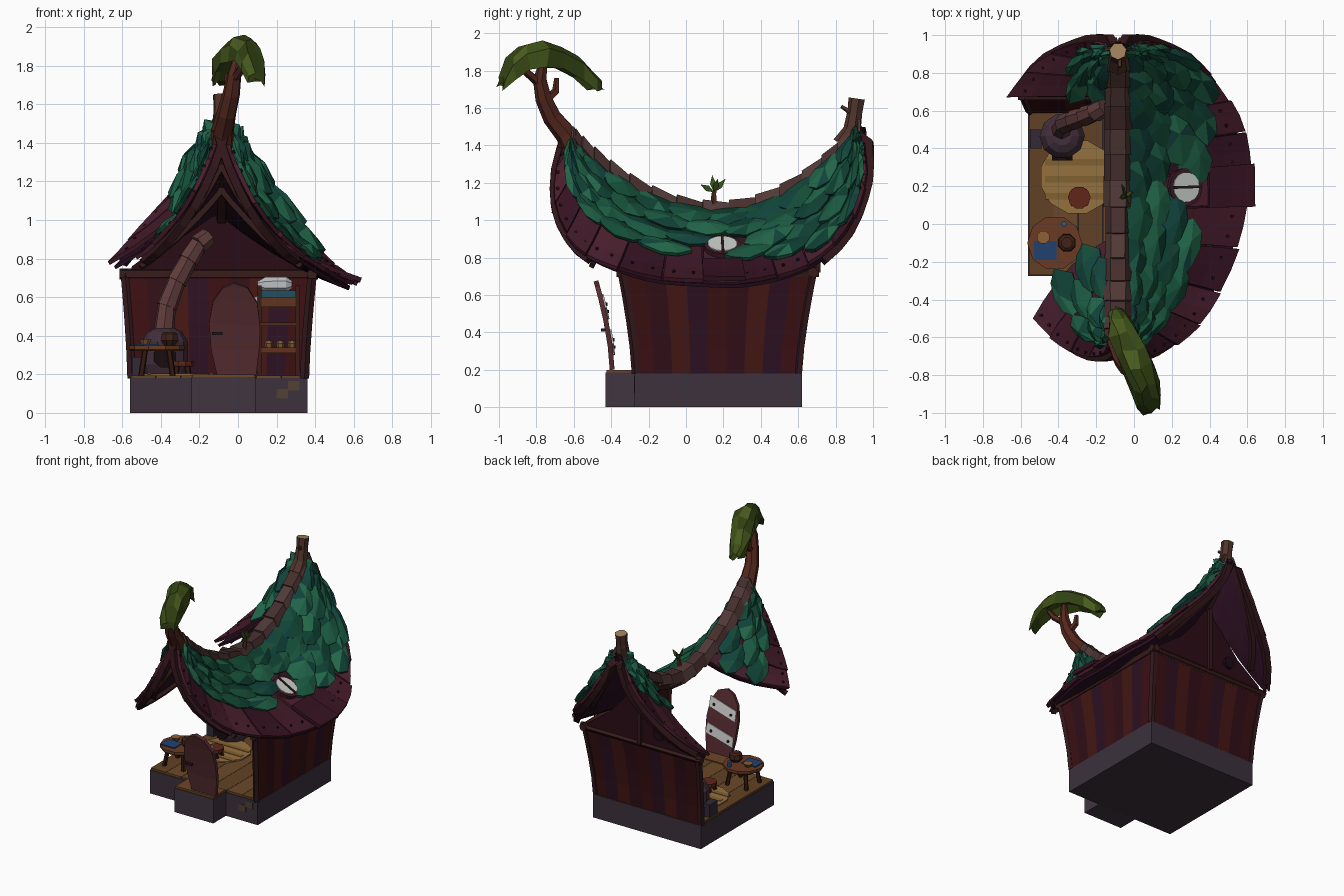
import bpy, math, random
from mathutils import Vector as V

if "Cube" in bpy.data.objects:
    bpy.data.objects.remove(bpy.data.objects["Cube"])
random.seed(4)
CX = -0.085
MATS = {}

def mat(h):
    if h not in MATS:
        m = bpy.data.materials.new("col_" + h)
        c = [.8 * (int(h[i:i + 2], 16) / 255) ** 2.2 for i in (0, 2, 4)]
        m.diffuse_color = (*c, 1)
        m.use_nodes = True
        m.node_tree.nodes["Principled BSDF"].inputs["Base Color"].default_value = m.diffuse_color
        MATS[h] = m
    return MATS[h]

def mesh(name, verts, faces, cols, idx=None, thick=0):
    me = bpy.data.meshes.new(name)
    me.from_pydata([tuple(v) for v in verts], [], faces)
    cols = [cols] if isinstance(cols, str) else cols
    for c in cols:
        me.materials.append(mat(c))
    if idx:
        me.polygons.foreach_set("material_index", idx)
    o = bpy.data.objects.new(name, me)
    bpy.context.collection.objects.link(o)
    if thick:
        s = o.modifiers.new("thickness", "SOLIDIFY")
        s.thickness, s.offset = thick, 0
    return o

def box(name, x0, x1, y0, y1, z0, z1, col):
    v = [(x, y, z) for x in (x0, x1) for y in (y0, y1) for z in (z0, z1)]
    return mesh(name, v, [(0, 1, 3, 2), (4, 6, 7, 5), (0, 4, 5, 1), (2, 3, 7, 6), (0, 2, 6, 4), (1, 5, 7, 3)], col)

def tube(name, pts, rad, col, n=6, cap=None):
    pts = [V(p) for p in pts]
    rad = rad if isinstance(rad, (list, tuple)) else [rad] * len(pts)
    vs, fs = [], []
    for i, p in enumerate(pts):
        d = (pts[min(i + 1, len(pts) - 1)] - pts[max(i - 1, 0)]).normalized()
        a = d.cross(V((1, 0, 0)) if abs(d.x) < .8 else V((0, 0, 1))).normalized()
        b = d.cross(a)
        for k in range(n):
            t = 2 * math.pi * (k + .5) / n
            vs.append(p + (a * math.cos(t) + b * math.sin(t)) * rad[i])
        if i:
            fs += [((i - 1) * n + k, (i - 1) * n + (k + 1) % n, i * n + (k + 1) % n, i * n + k) for k in range(n)]
    L = (len(pts) - 1) * n
    fs += [tuple(range(n))[::-1], tuple(range(L, L + n))]
    return mesh(name, vs, fs, [col, cap or col], [0] * (len(fs) - 1) + [1])

def lathe(name, x, y, prof, col, n=10):
    return tube(name, [(x, y, z) for r, z in prof], [r for r, z in prof], col, n)

# --- roof surface: ribs between the sagging ridge and the crescent eave
EAVE = [V(p) for p in [(-.08, -.63, 1.47), (0, -.70, 1.25), (.12, -.69, 1.03), (.27, -.59, .86), (.40, -.44, .77),
        (.53, -.18, .69), (.60, .08, .67), (.60, .3, .665), (.56, .53, .71), (.46, .71, .79),
        (.33, .86, .94), (.16, .945, 1.13), (.04, .97, 1.30), (-.08, .925, 1.49)]]

def eave(u):
    t = max(0, min(1, u)) * 13
    i = min(int(t), 12)
    t -= i
    a, b, c, d = (EAVE[max(0, min(13, i + k))] for k in (-1, 0, 1, 2))
    return .5 * (2 * b + (c - a) * t + (2 * a - 5 * b + 4 * c - d) * t * t + (3 * b - a - 3 * c + d) * t ** 3)

def ridge(u):
    y = .16 - .77 * math.cos(math.pi * u)
    return V((CX, y, 1.06 + (.66 if y < .17 else .78) * (y - .17) ** 2))

def surf(s, u, v, off=0):
    def f(u, v):
        p = ridge(u).lerp(eave(u), v)
        p.z -= .17 * v * (1 - v) * math.sin(math.pi * max(0, min(1, u)))
        p.x = CX + s * (p.x - CX) * (1.02 if s < 0 else 1)
        return p
    p = f(u, v)
    if not off:
        return p
    uu, vv = max(.03, min(.97, u)), max(.05, v)
    n = (f(uu + .01, vv) - f(uu - .01, vv)).cross(f(uu, vv + .02) - f(uu, vv - .02)).normalized()
    return p + n * off * (1 if n.dot(V((s, 0, 1))) > 0 else -1)

def green_limit(s, u):
    "How far down the rib the leaf shingles reach"
    if s < 0:
        return .62 if u < .5 else .45 + 2.2 * max(0, u - .74)
    pts = [(0, .6), (.2, .62), (.55, .66), (.65, .8), (.76, 1.02), (1, 1.04)]
    for (a, p), (b, q) in zip(pts, pts[1:]):
        if u <= b:
            return p + (q - p) * (u - a) / (b - a)
    return 1.04

# side, first u, last u, slants of the two cut edges towards the ridge
RANGES = [(1, 0, 1, 0, 0), (-1, 0, .28, 0, .13), (-1, .675, 1, .06, 0)]
BOARD = ["4a2230", "552838", "3f1c2a"]
GREEN = ["1d5540", "236249", "18473a", "2a7052", "1b4c45"]
win = surf(1, .507, .5)
for r, (s, u0, u1, s0, s1) in enumerate(RANGES):
    def U(a, v):
        k = 1 - min(1, v)
        return (u0 + s0 * k) * (1 - a) + (u1 + s1 * k) * a
    # dark lining, then fanned boards
    n = max(6, int((u1 - u0) * 40))
    vs = [surf(s, U(i / n, j / 5), j / 5 * .97, -.025) for i in range(n + 1) for j in range(6)]
    fs = [(i * 6 + j, i * 6 + j + 1, i * 6 + j + 7, i * 6 + j + 6) for i in range(n) for j in range(5)]
    mesh(f"roof_lining_{r}", vs, fs, "33182a", thick=.02)
    vs, fs, ix = [], [], []
    n = max(5, round((u1 - u0) * 15))
    for i in range(n):
        a, m, b = (i + .02) / n, (i + .5) / n, (i + .98) / n
        end, k, h = random.uniform(.98, 1.03), len(vs), random.uniform(.0, .012)
        for j in range(6):
            v = end * j / 5
            vs += [surf(s, U(q, v), v, .001 + h) for q in (a, m, b)]
        for j in range(5):
            fs += [(k + 3 * j + e, k + 3 * j + e + 1, k + 3 * j + e + 4, k + 3 * j + e + 3) for e in (0, 1)]
        ix += [i % 3] * 10
        for t in (.25, .75):
            u = U(a + (b - a) * t, .88)
            tube("roof_nail", [surf(s, u, .88, .008), surf(s, u, .88, .026)], .009, "2b1a22", 6)
    mesh(f"roof_boards_{r}", vs, fs, BOARD, ix, .022)
    # big faceted leaf shingles in overlapping rows
    vs, fs, ix = [], [], []
    for row, f in enumerate((.86, .62, .39, .17)):
        n = max(3, round((u1 - u0) * 12))
        for i in range(n):
            u = U((i + (.3 if row % 2 else .7)) / n, f * .7)
            lim = green_limit(s, u)
            back = max(0, min(1, (u - .7) / .15))
            v = f * lim
            w, hgt = .052, .175 * lim
            if (surf(s, u, v) - win).length < .14 or not U(0, v) + .025 < u < 1.01:
                continue
            k, hi = len(vs), .035 + .025 * back + random.uniform(-.006, .01)
            shape = [(-.8, -1, .012), (.8, -1, .012), (1.05, .1, hi * .85), (.6, .75, hi), (0, 1, hi), (-.65, .7, hi),
                     (-1.05, .1, hi * .85), (random.uniform(-.25, .25), random.uniform(-.1, .3), hi + .022)]
            for du, dv, o in shape:
                vs.append(surf(s, max(.02, min(.955, u + du * w)), max(.02, v + dv * hgt * random.uniform(.85, 1.1)), o))
            fs += [(k + j, k + (j + 1) % 7, k + 7) for j in range(7)]
            c = random.randrange(5)
            ix += [random.choice((c, c, (c + 1) % 5)) for j in range(7)]
    mesh(f"leaf_shingles_{r}", vs, fs, GREEN, ix, .022)

# --- barge beams and rafters below both gable ends
for s in (1, -1):
    for nm, a, b in (("front", .0, .27), ("back", .7, 1.0)):
        for v, rr in ((.97, .03), (.74, .024)):
            tube(f"{nm}_barge_beam", [surf(s, a + (b - a) * i / 8, v, -.035) for i in range(9)], rr, "3a1f24", 4)
    for u in (.14, .28):
        tube("rafter", [surf(s, u, j / 5, -.05) for j in range(6)], .02, "3a2222", 4)
tube("ridge_beam", [ridge(i / 16) - V((0, 0, .05)) for i in range(17)], .035, "3d2420", 5)

# --- ridge caps, overlapping one another
for i in range(17):
    a, b = ridge(i / 17), ridge((i + 1.15) / 17)
    w = random.uniform(.05, .06)
    vs = []
    for p, h in ((a, .036), (b, .016)):
        vs += [p + V((dx * w, 0, h + dz)) for dx, dz in ((-1.1, -.06), (-.6, 0), (.6, 0), (1.1, -.06))]
    mesh("ridge_cap", vs, [(0, 1, 5, 4), (1, 2, 6, 5), (2, 3, 7, 6)], ["5a4240", "4f3735"][i % 2], thick=.024)

# --- back stump, sprout
tube("ridge_stump", [(CX, .84, 1.40), (CX, .89, 1.48), (CX, .905, 1.58), (CX, .915, 1.65)], [.06, .05, .042, .046], "5a3d33", 7, "b08d68")
tube("stump_twig", [(CX, .91, 1.54), (CX + .01, .86, 1.59), (CX + .01, .83, 1.61)], [.016, .013, .01], "5a3d33", 5)
tube("sprout_stem", [(-.05, .15, 1.07), (-.045, .15, 1.14), (-.05, .16, 1.18)], [.02, .014, .006], "5a3428", 5)
for x, y, z in ((.02, -.07, .04), (-.02, .06, .07), (.04, .02, .07), (-.03, -.01, .09)):
    p, d = V((-.045, .15, 1.15)), V((x, y, z))
    sd = d.cross(V((1, 0, .3))).normalized() * .016
    mesh("sprout_leaf", [p, p + d * .5 + sd, p + d, p + d * .5 - sd], [(0, 1, 2, 3)], "3f5a22", thick=.006)

# --- leaning tree on the front gable
tube("tree_trunk", [(CX, -.57, 1.32), (-.08, -.64, 1.46), (-.06, -.715, 1.55), (-.035, -.76, 1.65), (-.02, -.78, 1.75), (0, -.76, 1.86)],
     [.07, .06, .052, .046, .038, .02], "5c3026", 7)
for q in ([(-.03, -.75, 1.64), (-.05, -.695, 1.69), (-.055, -.69, 1.76)], [(-.02, -.78, 1.73), (.02, -.85, 1.79), (.04, -.89, 1.86)]):
    tube("tree_branch", q, [.026, .022, .014], "5c3026", 5)
A, B = V((-.1, -.455, 0)), V((.1, -.985, 0))
side = V((.92, .38, 0))
spine = [(0, 1.72, .03), (.08, 1.755, .06), (.22, 1.82, .08), (.4, 1.875, .082), (.58, 1.905, .085), (.78, 1.88, .075), (.92, 1.82, .06), (1, 1.74, .04)]
vs, fs, ix = [], [], []
for i, (t, z, w) in enumerate(spine):
    for a, h in ((-1, -.07), (-.9, .01), (-.45, .05), (.3, .06), (.9, .01), (1, -.075), (.4, -.04), (-.4, -.035)):
        j = V([random.uniform(-.016, .016) for _ in range(3)])
        vs.append(A.lerp(B, t) + side * a * w + V((0, 0, z + h * (w / .08))) + j)
    if i:
        for k in range(8):
            fs.append((i * 8 - 8 + k, i * 8 - 8 + (k + 1) % 8, i * 8 + (k + 1) % 8, i * 8 + k))
            ix.append(random.randrange(3))
fs += [tuple(range(8)), tuple(range(56, 64))]
mesh("tree_canopy", vs, fs, ["46581f", "3a4a1c", "526526"], ix + [0, 1])

# --- round roof window
n = (surf(1, .507, .5, .1) - win).normalized()
win.x -= .015
tube("window_frame", [win - n * .01, win + n * .06], .1, "4a2230", 14)
tube("window_glass", [win + n * .03, win + n * .067], .08, "e0e6e0", 14)
d = V((0, 0, 1)) - n * n.z
d.normalize()
tube("window_bar", [win + n * .067 + d * .08, win + n * .067 - d * .08], .01, "3a2226", 4)
mesh("window_sill_board", [surf(1, u, v, .03) for v in (.68, .85, 1.04) for u in (.465, .545)], [(0, 1, 3, 2), (2, 3, 5, 4)], "3f1c2a", thick=.025)

# --- stone base, step, wood floor
box("stone_base", -.56, .36, -.275, .62, 0, .18, "453a45")
box("door_step", -.24, .09, -.43, -.27, 0, .185, "4a3e49")
box("step_board", -.235, .085, -.425, -.275, .185, .2, "7a4e30")
for i in range(7):
    x = -.555 + i * .13
    box("floor_board", x, x + .128, -.27, .61, .18, .195, ["6b4a2c", "755232"][i % 2])
for x, z in ((.23, .1), (.29, .14)):
    box("stone_patch", x - .03, x + .03, -.278, -.27, z - .025, z + .025, "5c4a3c")

# --- flared plank walls: right and back
def flare(z):
    return ((z - .18) / .54) ** 1.4 if z > .18 else 0
def wall_right(a, z):
    f = flare(z)
    return V((.345 + .04 * f, -.265 - .075 * f + (.865 + .155 * f) * a, z))
def wall_back(a, z):
    f = flare(z)
    return V((-.55 - .035 * f + (.895 + .075 * f) * a, .6 + .08 * f, z))
ZS = (.18, .32, .46, .6, .74)
WOOD = ["43191c", "351a2a", "4d201d", "3a1820"]
for nm, fn in (("right_wall", wall_right), ("back_wall", wall_back)):
    vs, fs, ix = [], [], []
    for i in range(9):
        for z in ZS:
            vs += [fn(i / 9, z), fn((i + 1) / 9, z)]
        fs += [(i * 10 + 2 * j, i * 10 + 2 * j + 1, i * 10 + 2 * j + 3, i * 10 + 2 * j + 2) for j in range(4)]
        ix += [i * 3 % 4] * 4
    mesh(nm, vs, fs, WOOD, ix, .025)
    for a in (0, 1):
        tube("corner_post", [fn(a, z) for z in ZS], .025, "3d2226", 5)
    tube(nm + "_top_beam", [fn(-.03, .72), fn(1.03, .72)], .03, "422624", 5)
half = [(.47, .70), (.45, .76), (.26, .90), (.13, 1.05), (0, 1.25)]
pts = half + [(-x, z) for x, z in half[-2::-1]]
mesh("back_gable_wall", [(-.1 + x, .685, z) for x, z in pts], [tuple(range(9))], "33161f", thick=.025)
tube("gable_vent", [(-.27, .68, .84), (-.27, .72, .84)], .045, "251520", 8)
tube("gable_post", [(-.1, .705, .72), (-.1, .705, 1.25)], .02, "3d2226", 4)

# --- free-standing bent door with pale straps behind
outl = [(-.11, .2), (-.14, .33), (-.15, .47), (-.13, .58), (-.08, .65), (-.02, .675), (.05, .65), (.1, .57), (.115, .45), (.11, .33), (.095, .2)]
dy = lambda z: -.395 - .085 * ((z - .2) / .47) ** 1.6
vs = [(x, dy(z), z) for x, z in outl]
mesh("door", vs, [(i, i + 1, 9 - i, 10 - i) for i in range(5)], "5e3438", thick=.026)
for z in (.33, .52):
    strap = [(-.13, z - .05), (.1, z + .01), (.1, z + .085), (-.13, z + .025)]
    mesh("door_strap", [(x, dy(q) + .017, q) for x, q in strap], [(0, 1, 2, 3)], "e4e4e4", thick=.008)
    for x in (-.09, .06):
        q = z + .015 + x * .26
        tube("strap_rivet", [(x, dy(q) + .015, q), (x, dy(q) + .028, q)], .01, "2b2228", 6)
box("door_handle", -.135, -.08, -.455, -.425, .405, .42, "2a2024")

# --- interior: rug, tables, stool
lathe("round_rug", -.3, .25, [(.2, .195), (.2, .205)], "a57c48", 12)
for y in (.13, .22, .31):
    box("rug_stripe", -.47, -.13, y, y + .035, .2, .208, "8d6b3a")
def table(nm, x, y, z, r, col):
    lathe(nm + "_top", x, y, [(r * .93, z - .03), (r, z - .02), (r, z)], col, 10)
    for k in range(4):
        a = math.pi * (k + .5) / 2
        c, s = math.cos(a) * r, math.sin(a) * r
        tube(nm + "_leg", [(x + c * .6, y + s * .6, z - .02), (x + c * .8, y + s * .8, .19)], .016, "3a2018", 5)
table("table", -.42, -.1, .35, .145, "74432c")
table("stool", -.29, .14, .27, .06, "6b2f24")
box("table_cloth", -.53, -.41, -.19, -.09, .345, .357, "2a4a7a")
lathe("pot", -.355, -.1, [(.03, .35), (.05, .375), (.045, .41), (.03, .42)], "4a2c22", 8)
lathe("bowl", -.48, -.07, [(.02, .355), (.035, .38)], "9a6a3c", 8)
lathe("cup", -.37, .0, [(.015, .35), (.015, .39)], "2f6a9a", 6)

# --- stove with segmented flue
lathe("stove", -.38, .465, [(.1, .195), (.12, .25), (.12, .37), (.09, .42), (.05, .44)], "4c3844", 10)
tube("stove_mouth", [(-.38, .335, .29), (-.38, .38, .29)], .06, "20161a", 8)
flue = [V(p) for p in ((-.385, .5, .42), (-.37, .53, .55), (-.32, .55, .68), (-.26, .57, .79), (-.21, .59, .87), (-.16, .62, .91))]
for a, b in zip(flue, flue[1:]):
    tube("flue_segment", [a, b + (b - a) * .1], [.055, .048], "6a4444", 7)
box("wood_basket", -.55, -.49, .4, .5, .195, .29, "3a3240")

# --- bunk, shelves and counter by the right wall
for z0, z1, col in ((.31, .34, "6b3a26"), (.45, .47, "5a3222"), (.55, .60, "6a3c28")):
    box("shelf_board", .1, .32, .25, .58, z0, z1, col)
for x in (.11, .31):
    for y in (.26, .57):
        box("shelf_post", x - .012, x + .012, y - .012, y + .012, .19, .66, "43261e")
box("mattress", .12, .31, .27, .58, .6, .635, "2a5a6a")
tube("pillow", [(.1, .35, .665), (.14, .35, .665), (.25, .35, .665), (.28, .35, .665)], [.015, .04, .042, .02], "d0d4d8", 7)
for x in (.16, .22, .28):
    lathe("jar", x, .32, [(.02, .34), (.024, .36), (.014, .375)], "8a6440", 6)
